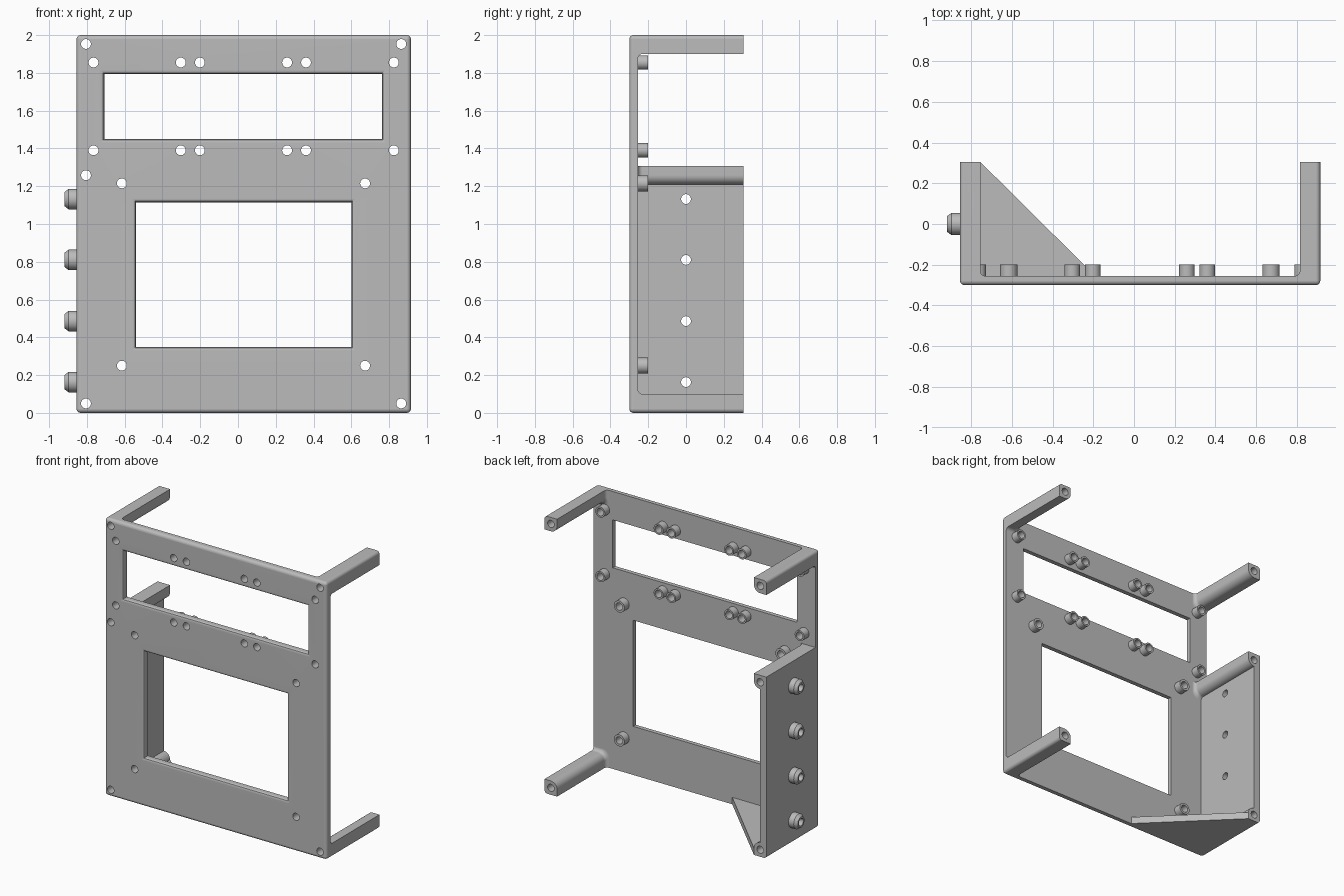
import bpy, bmesh
from math import sin, cos, pi

if "Cube" in bpy.data.objects:
    bpy.data.objects.remove(bpy.data.objects["Cube"])

grey = bpy.data.materials.new("plain grey")
grey.use_nodes = True
colour = (0.5, 0.5, 0.5, 1)
grey.diffuse_color = colour
grey.node_tree.nodes["Principled BSDF"].inputs["Base Color"].default_value = colour

L, R, TOP = -0.855, 0.915, 2.0        # outer limits of the frame
FRONT, INNER, BACK = -0.3, -0.255, 0.305
POST, WALL, EXTRA = 0.1, 0.05, 0.1
PLACE = {"x": lambda a, b, d: (d, a, b),
         "y": lambda a, b, d: (a, d, b),
         "z": lambda a, b, d: (a, b, d)}


def add_loft(bm, sections, axis="y"):
    """Skin closed outlines given as (depth, points) along an axis."""
    rings = [[bm.verts.new(PLACE[axis](a, b, d)) for a, b in pts] for d, pts in sections]
    for lo, hi in zip(rings, rings[1:]):
        for i in range(len(lo)):
            j = (i + 1) % len(lo)
            bm.faces.new((lo[i], lo[j], hi[j], hi[i]))
    bm.faces.new(rings[0])
    bm.faces.new(rings[-1])


def circle(a, b, r, n=32):
    return [(a + r * cos(2 * pi * i / n), b + r * sin(2 * pi * i / n)) for i in range(n)]


def rect(x0, x1, z0, z1, grow=0):
    return [(x0 - grow, z0 - grow), (x1 + grow, z0 - grow),
            (x1 + grow, z1 + grow), (x0 - grow, z1 + grow)]


def finish(name, bm):
    bmesh.ops.recalc_face_normals(bm, faces=bm.faces)
    mesh = bpy.data.meshes.new(name)
    bm.to_mesh(mesh)
    bm.free()
    mesh.materials.append(grey)
    obj = bpy.data.objects.new(name, mesh)
    bpy.context.collection.objects.link(obj)
    return obj


def solid(name, *lofts):
    bm = bmesh.new()
    for sections, axis in lofts:
        add_loft(bm, sections, axis)
    return finish(name, bm)


def combine(target, other, operation):
    mod = target.modifiers.new("combine", "BOOLEAN")
    mod.operation, mod.solver, mod.object = operation, "EXACT", other
    bpy.context.view_layer.objects.active = target
    bpy.ops.object.modifier_apply(modifier=mod.name)
    bpy.data.objects.remove(other)


def post(x, z, sx, sz, over_z=EXTRA):
    """Square post from an outer corner, inner corner rounded, flared at its root."""
    def outline(grow):
        w, r = POST + grow, 0.05
        pts = [(-EXTRA, -over_z), (w, -over_z)]
        pts += [(w - r + r * cos(t * pi / 12), w - r + r * sin(t * pi / 12)) for t in range(7)]
        pts += [(-EXTRA, w)]
        return [(x + sx * a, z + sz * b) for a, b in pts]
    f = 0.025
    sections = [(INNER - 0.02, outline(f))]
    sections += [(INNER + f * (1 - cos(t * pi / 10)), outline(f * (1 - sin(t * pi / 10))))
                 for t in range(6)]
    return sections + [(BACK + EXTRA, outline(0))], "y"


# Frame: front plate, posts, side wall and gusset
PANEL_TOP = 1.308
frame = solid("frame", ([(FRONT - EXTRA, rect(L, R, 0, TOP, EXTRA)),
                         (INNER, rect(L, R, 0, TOP, EXTRA))], "y"))
side_wall = solid("side_wall", ([(INNER - 0.03, rect(L - EXTRA, L + WALL, -EXTRA, PANEL_TOP)),
                                 (BACK + EXTRA, rect(L - EXTRA, L + WALL, -EXTRA, PANEL_TOP))], "y"))
combine(frame, side_wall, "UNION")
for corner in ((L, 0, 1, 1), (R, 0, -1, 1), (L, TOP, 1, -1), (R, TOP, -1, -1),
               (L, PANEL_TOP, 1, -1, 0)):
    combine(frame, solid("post", post(*corner)), "UNION")
tri = [(L + 0.02, INNER - 0.02), (-0.17, INNER - 0.02), (L + POST, BACK), (L + 0.02, BACK + POST - 0.02)]
combine(frame, solid("gusset", ([(-EXTRA, tri), (WALL, tri)], "z")), "UNION")

# Trim everything to a block with rounded front and side edges
bm = bmesh.new()
add_loft(bm, [(FRONT, rect(L, R, 0, TOP)), (BACK, rect(L, R, 0, TOP))])
rounded = [e for e in bm.edges if min(v.co.y for v in e.verts) < 0]
bmesh.ops.bevel(bm, geom=rounded, offset=0.022, segments=5, profile=0.5, affect="EDGES")
combine(frame, finish("outer_block", bm), "INTERSECT")

# Screw bosses behind the plate
small = [(x, z) for x in (-0.765, -0.303, -0.202, 0.26, 0.36, 0.825) for z in (1.855, 1.39)]
large = [(x, z) for x in (-0.615, 0.673) for z in (1.215, 0.25)]
bosses = [([(INNER - 0.02, circle(x, z, r)), (-0.2, circle(x, z, r))], "y")
          for group, r in ((small, 0.038), (large, 0.042)) for x, z in group]
combine(frame, solid("bosses", *bosses), "UNION")

# Round feet on the outside of the side wall
feet = [0.163, 0.486, 0.81, 1.132]
combine(frame, solid("feet", *[([(L + 0.02, circle(0, z, 0.054)), (-0.897, circle(0, z, 0.054)),
                                 (-0.918, circle(0, z, 0.038))], "x") for z in feet]), "UNION")

# Windows with softly rounded front rims
for x0, x1, z0, z1 in ((-0.708, 0.763, 1.45, 1.795), (-0.54, 0.6, 0.35, 1.115)):
    f = 0.02
    rim = [(FRONT - EXTRA, rect(x0, x1, z0, z1, f))]
    rim += [(FRONT + f * sin(t * pi / 10), rect(x0, x1, z0, z1, f * (1 - sin(t * pi / 10)) if t == 5
             else f * (1 - (1 - (1 - sin(t * pi / 10)) ** 2) ** 0.5))) for t in range(5)]
    rim += [(FRONT + f, rect(x0, x1, z0, z1)), (0, rect(x0, x1, z0, z1))]
    rim[1] = (FRONT, rect(x0, x1, z0, z1, f))
    combine(frame, solid("window", (rim, "y")), "DIFFERENCE")

# Screw holes through the bosses, posts and feet
corners = [(-0.805, 0.05), (-0.805, 1.258), (-0.805, 1.953), (0.864, 0.05), (0.864, 1.953)]
holes = [([(-0.5, circle(x, z, 0.026)), (0.5, circle(x, z, 0.026))], "y")
         for x, z in small + large + corners]
combine(frame, solid("front_holes", *holes), "DIFFERENCE")
side = [([(-1.2, circle(0, z, 0.026)), (-0.7, circle(0, z, 0.026))], "x") for z in feet]
combine(frame, solid("side_holes", *side), "DIFFERENCE")

# Smooth the rounded areas, keep the flats crisp
bpy.ops.object.select_all(action="DESELECT")
frame.select_set(True)
bpy.context.view_layer.objects.active = frame
bpy.ops.object.shade_smooth_by_angle(angle=pi / 6)
weighted = frame.modifiers.new("even shading", "WEIGHTED_NORMAL")
weighted.keep_sharp = True
